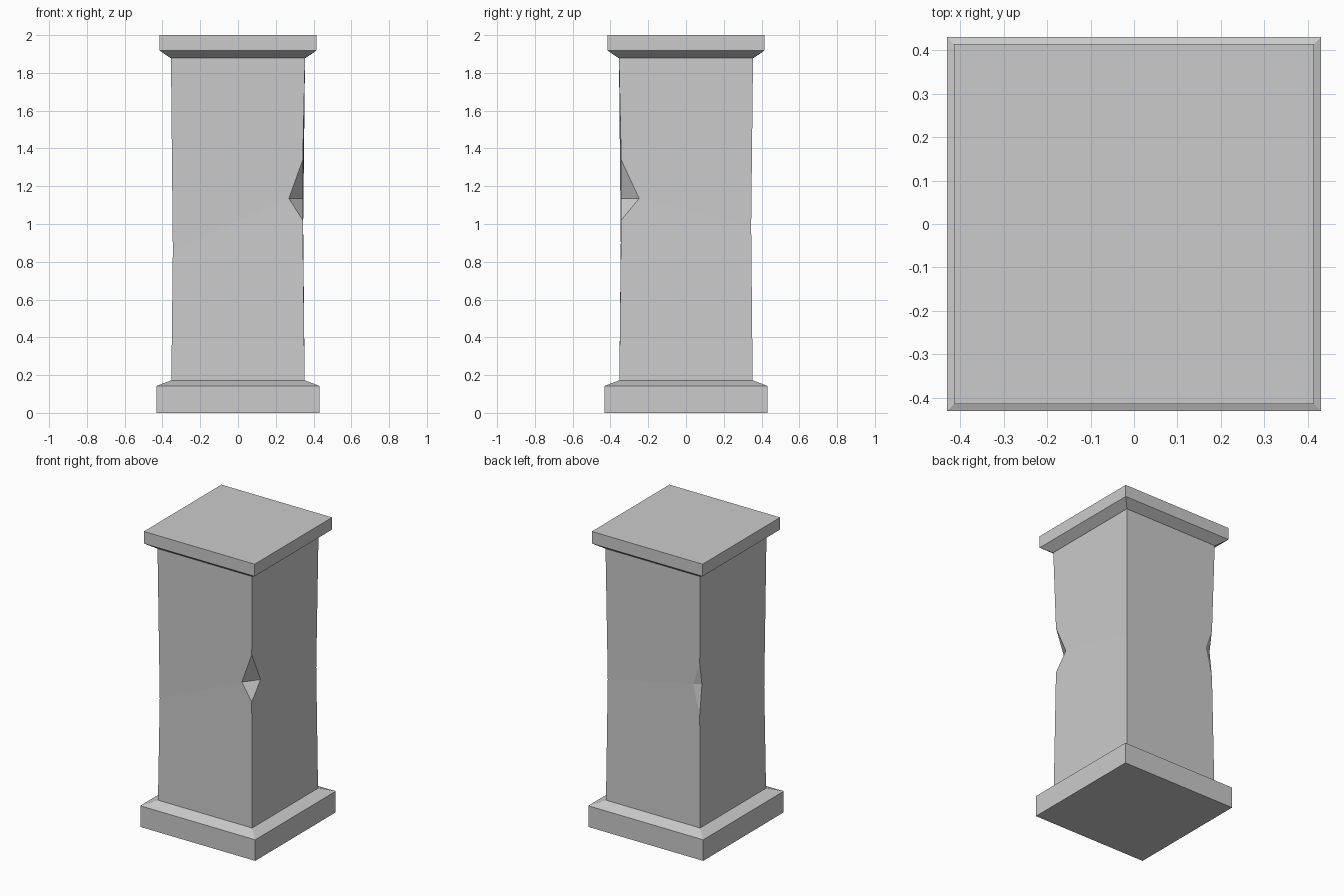
import bpy
import bmesh

cube = bpy.data.objects.get("Cube")
if cube:
    bpy.data.objects.remove(cube, do_unlink=True)

stone = bpy.data.materials.new("grey stone")
stone.use_nodes = True
grey = (0.6, 0.6, 0.6, 1)
stone.diffuse_color = grey
bsdf = next(n for n in stone.node_tree.nodes if n.type == "BSDF_PRINCIPLED")
bsdf.inputs["Base Color"].default_value = grey

CORNERS = [(-1, -1), (1, -1), (1, 1), (-1, 1)]


def finish(bm, name):
    bmesh.ops.recalc_face_normals(bm, faces=bm.faces)
    mesh = bpy.data.meshes.new(name)
    bm.to_mesh(mesh)
    bm.free()
    mesh.materials.append(stone)
    obj = bpy.data.objects.new(name, mesh)
    bpy.context.collection.objects.link(obj)


def square_block(name, profile):
    """Stack square rings given as (half width, height) and cap both ends."""
    bm = bmesh.new()
    rings = [[bm.verts.new((sx * h, sy * h, z)) for sx, sy in CORNERS]
             for h, z in profile]
    for low, high in zip(rings, rings[1:]):
        for i in range(4):
            j = (i + 1) % 4
            bm.faces.new((low[i], low[j], high[j], high[i]))
    bm.faces.new(rings[0])
    bm.faces.new(rings[-1])
    finish(bm, name)


# Stepped ends with chamfers towards the shaft
square_block("base", [(0.431, 0), (0.431, 0.143), (0.354, 0.172)])
square_block("capital", [(0.357, 1.878), (0.415, 1.918), (0.415, 2)])

# Waisted shaft: two plain corners and two chipped corners
bm = bmesh.new()
bottom = [bm.verts.new((sx * 0.353, sy * 0.353, 0.16)) for sx, sy in CORNERS]
top = [bm.verts.new((sx * 0.355, sy * 0.355, 1.89)) for sx, sy in CORNERS]


def plain_corner(i, z):
    sx, sy = CORNERS[i]
    return bm.verts.new((sx * 0.345, sy * 0.345, z))


def chipped_corner(i, z_low, z_mid, z_high, cut_x, cut_y):
    """Two triangles cut the corner; returns low, high and the side points."""
    sx, sy = CORNERS[i]
    h = 0.343
    low = bm.verts.new((sx * h, sy * h, z_low))
    high = bm.verts.new((sx * h, sy * h, z_high))
    on_y = bm.verts.new((sx * (h - cut_x), sy * h, z_mid))
    on_x = bm.verts.new((sx * h, sy * (h - cut_y), z_mid))
    bm.faces.new((low, on_y, on_x))
    bm.faces.new((high, on_y, on_x))
    return low, high, on_y, on_x


plain = {0: plain_corner(0, 0.86), 2: plain_corner(2, 0.99)}
chips = {1: chipped_corner(1, 1.02, 1.135, 1.34, 0.074, 0.095),
         3: chipped_corner(3, 0.93, 1.13, 1.28, 0.05, 0.024)}

# Each side is folded along a crease from a plain corner to a chip
for p, waist in plain.items():
    for c, (low, high, on_y, on_x) in chips.items():
        same_y = CORNERS[p][1] == CORNERS[c][1]
        point = on_y if same_y else on_x
        bm.faces.new((bottom[p], bottom[c], low, point, waist))
        bm.faces.new((top[p], top[c], high, point, waist))
bm.faces.new(bottom)
bm.faces.new(top)
finish(bm, "chipped_shaft")
